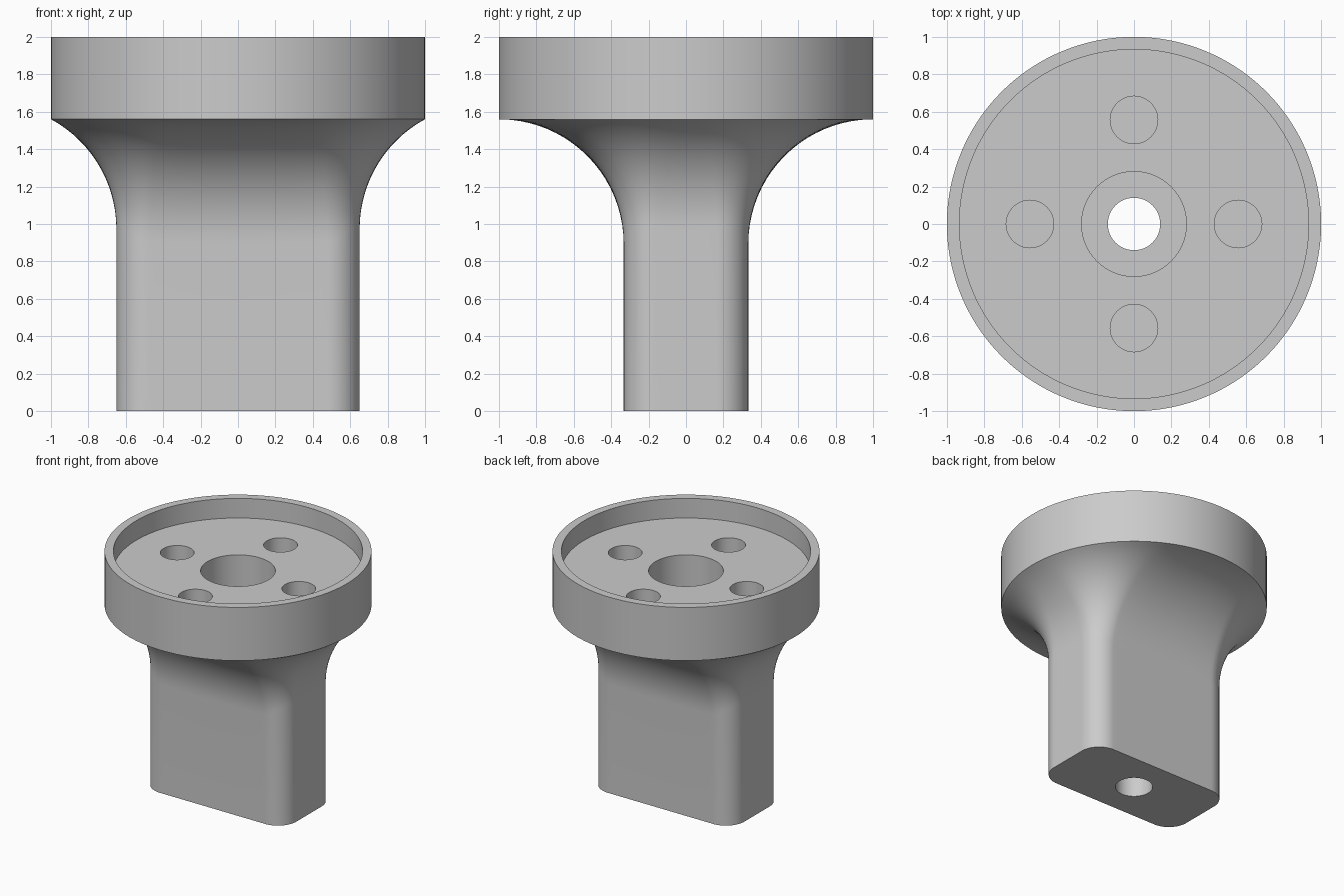
import bpy, bmesh, math
from mathutils import Vector

if "Cube" in bpy.data.objects:
    bpy.data.objects.remove(bpy.data.objects["Cube"])

HALF_X, HALF_Y, CORNER = 0.65, 0.333, 0.17   # post cross-section
FILLET = 0.667                               # radius of the flare
DISC_Z, TOP_Z, FLOOR_Z = 1.56, 2.0, 1.838    # disc underside, rim, recess floor
ARC_STEPS = 20

grey = bpy.data.materials.new("plain grey")
grey.use_nodes = True
colour = (0.6, 0.6, 0.6, 1)
grey.diffuse_color = colour
grey.node_tree.nodes["Principled BSDF"].inputs["Base Color"].default_value = colour


def outline():
    """Points and outward normals round the rounded rectangle."""
    ix, iy = HALF_X - CORNER, HALF_Y - CORNER
    corners = [(ix, iy), (-ix, iy), (-ix, -iy), (ix, -iy)]
    result = []
    for i, centre in enumerate(corners):
        c = Vector((*centre, 0))
        for k in range(25):
            a = math.pi / 2 * (i + k / 24)
            n = Vector((math.cos(a), math.sin(a), 0))
            result.append((c + n * CORNER, n))
        # straight run to the next corner
        start = result[-1][0]
        end = Vector((*corners[(i + 1) % 4], 0)) + n * CORNER
        steps = 28 if i % 2 == 0 else 8
        result += [(start.lerp(end, k / steps), n) for k in range(1, steps)]
    return result


def column(p, n):
    """Post side, flare touching the disc edge, then disc wall."""
    c = p + n * FILLET
    gap = c.length - 1
    c.z = DISC_Z - math.sqrt(FILLET ** 2 - gap ** 2)
    edge = Vector((c.x, c.y, 0)).normalized()
    rim = Vector((edge.x, edge.y, DISC_Z))
    a, b = -n, (rim - c) / FILLET
    angle = a.angle(b)
    pts = [p.copy()]
    for k in range(ARC_STEPS + 1):
        t = k / ARC_STEPS
        d = (a * math.sin((1 - t) * angle) + b * math.sin(t * angle)) / math.sin(angle)
        pts.append(c + d * FILLET)
    pts.append(Vector((edge.x, edge.y, TOP_Z)))
    return pts


# Flared knob body
bm = bmesh.new()
cols = [[bm.verts.new(v) for v in column(p, n)] for p, n in outline()]
for i, left in enumerate(cols):
    right = cols[(i + 1) % len(cols)]
    for j in range(len(left) - 1):
        bm.faces.new((left[j], right[j], right[j + 1], left[j + 1]))
bm.faces.new([c[0] for c in reversed(cols)])
bm.faces.new([c[-1] for c in cols])
bmesh.ops.recalc_face_normals(bm, faces=bm.faces)
mesh = bpy.data.meshes.new("flared_knob")
bm.to_mesh(mesh)
bm.free()
mesh.materials.append(grey)
body = bpy.data.objects.new("flared_knob", mesh)
bpy.context.collection.objects.link(body)


def cut(name, radius, low, high, x=0, y=0, sides=64):
    """Bore a round hole through the body."""
    bpy.ops.mesh.primitive_cylinder_add(vertices=sides, radius=radius, depth=high - low,
                                        location=(x, y, (low + high) / 2))
    cutter = bpy.context.object
    cutter.name = name
    cutter.hide_render = True
    cutter.data.materials.append(grey)
    mod = body.modifiers.new(name, "BOOLEAN")
    mod.operation, mod.solver, mod.object = "DIFFERENCE", "EXACT", cutter
    bpy.ops.object.select_all(action="DESELECT")
    body.select_set(True)
    bpy.context.view_layer.objects.active = body
    bpy.ops.object.modifier_apply(modifier=name)
    bpy.data.objects.remove(cutter)


# Recess, counterbore, through hole and four blind holes
cut("recess", 0.933, FLOOR_Z, 2.2, sides=128)
cut("counterbore", 0.28, 1.0, 2.1)
cut("through_hole", 0.14, -0.2, 1.4)
for k in range(4):
    a = k * math.pi / 2
    cut("blind_hole", 0.127, DISC_Z, 2.1, 0.556 * math.cos(a), 0.556 * math.sin(a), 48)

bpy.ops.object.shade_smooth_by_angle(angle=math.radians(30))
